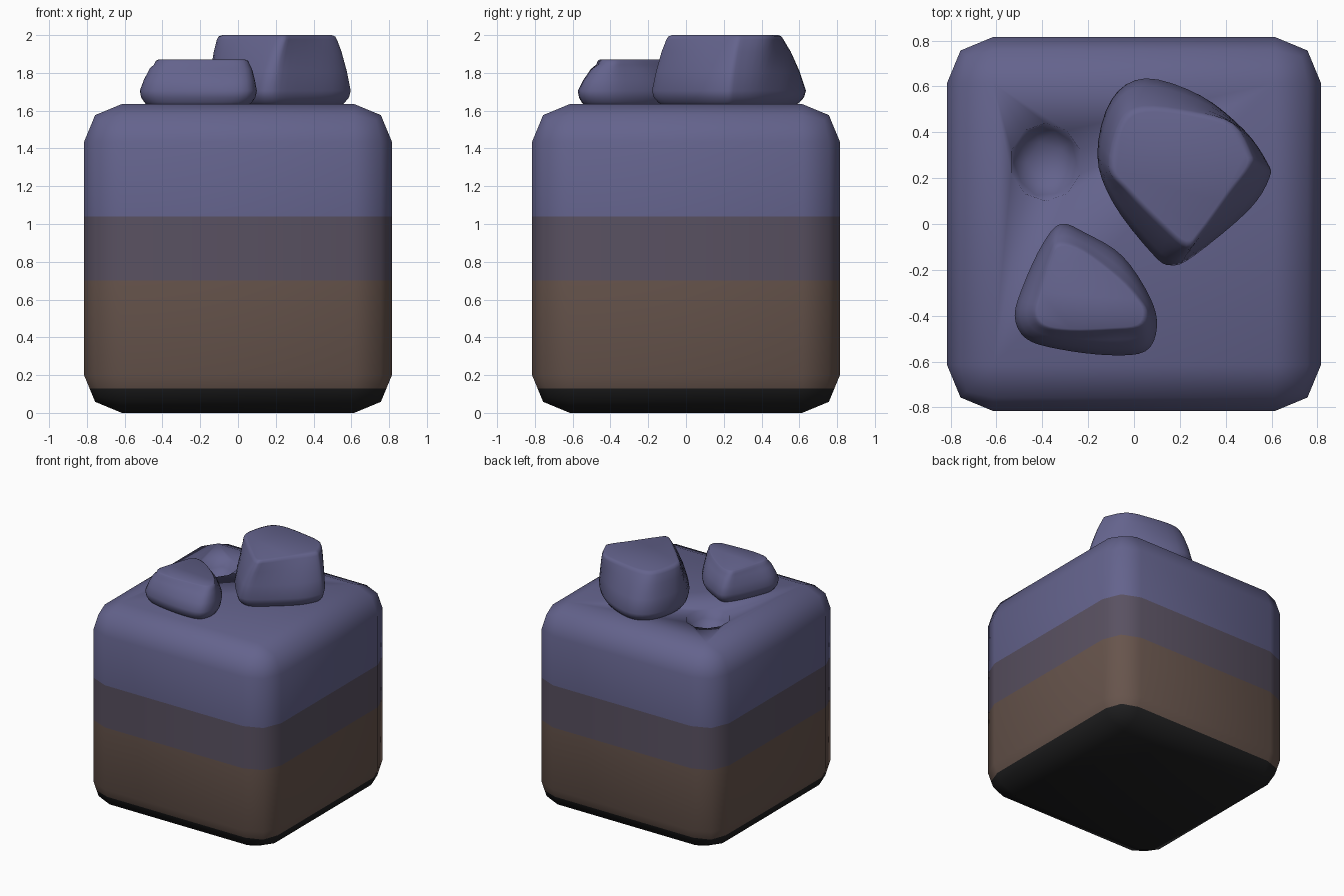
import bpy, bmesh
from mathutils import Vector, Matrix

if "Cube" in bpy.data.objects:
    bpy.data.objects.remove(bpy.data.objects["Cube"])


def material(name, rgb):
    m = bpy.data.materials.new(name)
    m.diffuse_color = (*rgb, 1)
    m.use_nodes = True
    m.node_tree.nodes["Principled BSDF"].inputs["Base Color"].default_value = m.diffuse_color
    return m


SLATE = material("slate_blue", (0.127, 0.125, 0.265))
MAUVE = material("mauve_grey", (0.100, 0.082, 0.120))
BROWN = material("earth_brown", (0.135, 0.089, 0.072))
BLACK = material("charcoal", (0.0137, 0.0137, 0.0145))


def finish(name, bm, mats):
    mesh = bpy.data.meshes.new(name)
    bmesh.ops.recalc_face_normals(bm, faces=bm.faces)
    for f in bm.faces:
        f.smooth = True
    bm.to_mesh(mesh)
    bm.free()
    for m in mats:
        mesh.materials.append(m)
    ob = bpy.data.objects.new(name, mesh)
    bpy.context.collection.objects.link(ob)
    return ob


# Ground block: bevelled box, cut into coloured layers by height
W, H = 1.63, 1.635
bm = bmesh.new()
bmesh.ops.create_cube(bm, size=1, matrix=Matrix.Translation((0, 0, H / 2)) @ Matrix.Diagonal((W, W, H, 1)))
bmesh.ops.bevel(bm, geom=bm.edges[:], offset=0.2, segments=2, profile=0.5, affect='EDGES')
LEVELS = (1.04, 0.70, 0.13)
for z in LEVELS:
    bmesh.ops.bisect_plane(bm, geom=bm.verts[:] + bm.edges[:] + bm.faces[:],
                           plane_co=(0, 0, z), plane_no=(0, 0, 1))
for f in bm.faces:
    f.material_index = sum(f.calc_center_median().z < z for z in LEVELS)
block = finish("ground_block", bm, (SLATE, MAUVE, BROWN, BLACK))

# Small bowl-shaped pit in the top
bm = bmesh.new()
bmesh.ops.create_icosphere(bm, subdivisions=2, radius=1,
                           matrix=Matrix.Translation((-0.385, 0.27, H)) @ Matrix.Diagonal((0.157, 0.17, 0.13, 1)))
cutter = finish("pit_cutter", bm, (SLATE,))
cutter.hide_render = True
mod = block.modifiers.new("pit", 'BOOLEAN')
mod.operation = 'DIFFERENCE'
mod.solver = 'EXACT'
mod.object = cutter
bpy.context.view_layer.objects.active = block
block.select_set(True)
bpy.ops.object.modifier_apply(modifier=mod.name)
bpy.data.objects.remove(cutter, do_unlink=True)
for p in block.data.polygons:
    p.use_smooth = True


def smooth_loop(pts, n=4):
    """Closed Catmull-Rom curve through 2D points."""
    pts = [Vector(p) for p in pts]
    out = []
    for i in range(len(pts)):
        a, b, c, d = (pts[(i + k - 1) % len(pts)] for k in range(4))
        for s in range(n):
            t = s / n
            out.append(0.5 * (2 * b + (c - a) * t + (2 * a - 5 * b + 4 * c - d) * t * t
                              + (3 * b - a - 3 * c + d) * t ** 3))
    return out


def stone(name, wide, top, ztop):
    """Loft from the wide lower outline to the smaller flat top outline."""
    wide, top = smooth_loop(wide), smooth_loop(top)
    cw = sum(wide, Vector((0, 0))) / len(wide)
    ct = sum(top, Vector((0, 0))) / len(top)
    zw = H + 0.07
    rings = [(H - 0.01, 0, 0.86), (H + 0.01, 0, 0.92), (H + 0.035, 0, 0.975), (zw, 0, 1.0),
             (zw + 0.35 * (ztop - zw), 0.27, 1.0), (zw + 0.7 * (ztop - zw), 0.64, 1.0),
             (ztop - 0.025, 0.95, 1.0), (ztop - 0.007, 1, 0.98), (ztop, 1, 0.92)]
    bm = bmesh.new()
    loops = []
    for z, t, s in rings:
        c = cw.lerp(ct, t)
        loops.append([bm.verts.new((*(c + (a.lerp(b, t) - c) * s), z)) for a, b in zip(wide, top)])
    n = len(wide)
    for lo, hi in zip(loops, loops[1:]):
        for i in range(n):
            bm.faces.new((lo[i], lo[(i + 1) % n], hi[(i + 1) % n], hi[i]))
    bm.faces.new(loops[0][::-1])
    bm.faces.new(loops[-1])
    return finish(name, bm, (SLATE,))


# Two flat-topped stones
stone("large_stone",
      [(0.05, 0.635), (-0.10, 0.54), (-0.16, 0.30), (-0.09, 0.09), (0.08, -0.13), (0.16, -0.18),
       (0.26, -0.14), (0.50, 0.06), (0.59, 0.20), (0.58, 0.27), (0.48, 0.41), (0.29, 0.56)],
      [(0.04, 0.51), (-0.06, 0.45), (-0.11, 0.25), (-0.03, 0.14), (0.12, -0.01), (0.23, -0.10),
       (0.29, -0.05), (0.42, 0.13), (0.51, 0.25), (0.51, 0.31), (0.43, 0.44), (0.25, 0.49)], 2.0)
stone("small_stone",
      [(-0.32, 0.0), (-0.40, -0.09), (-0.48, -0.26), (-0.52, -0.40), (-0.47, -0.50), (-0.33, -0.545),
       (-0.11, -0.572), (0.05, -0.555), (0.10, -0.45), (0.07, -0.32), (-0.05, -0.14), (-0.21, -0.04)],
      [(-0.33, -0.08), (-0.37, -0.14), (-0.42, -0.30), (-0.44, -0.39), (-0.40, -0.45), (-0.28, -0.47),
       (-0.10, -0.465), (0.03, -0.45), (0.06, -0.39), (0.03, -0.33), (-0.06, -0.23), (-0.22, -0.11)], 1.87)
